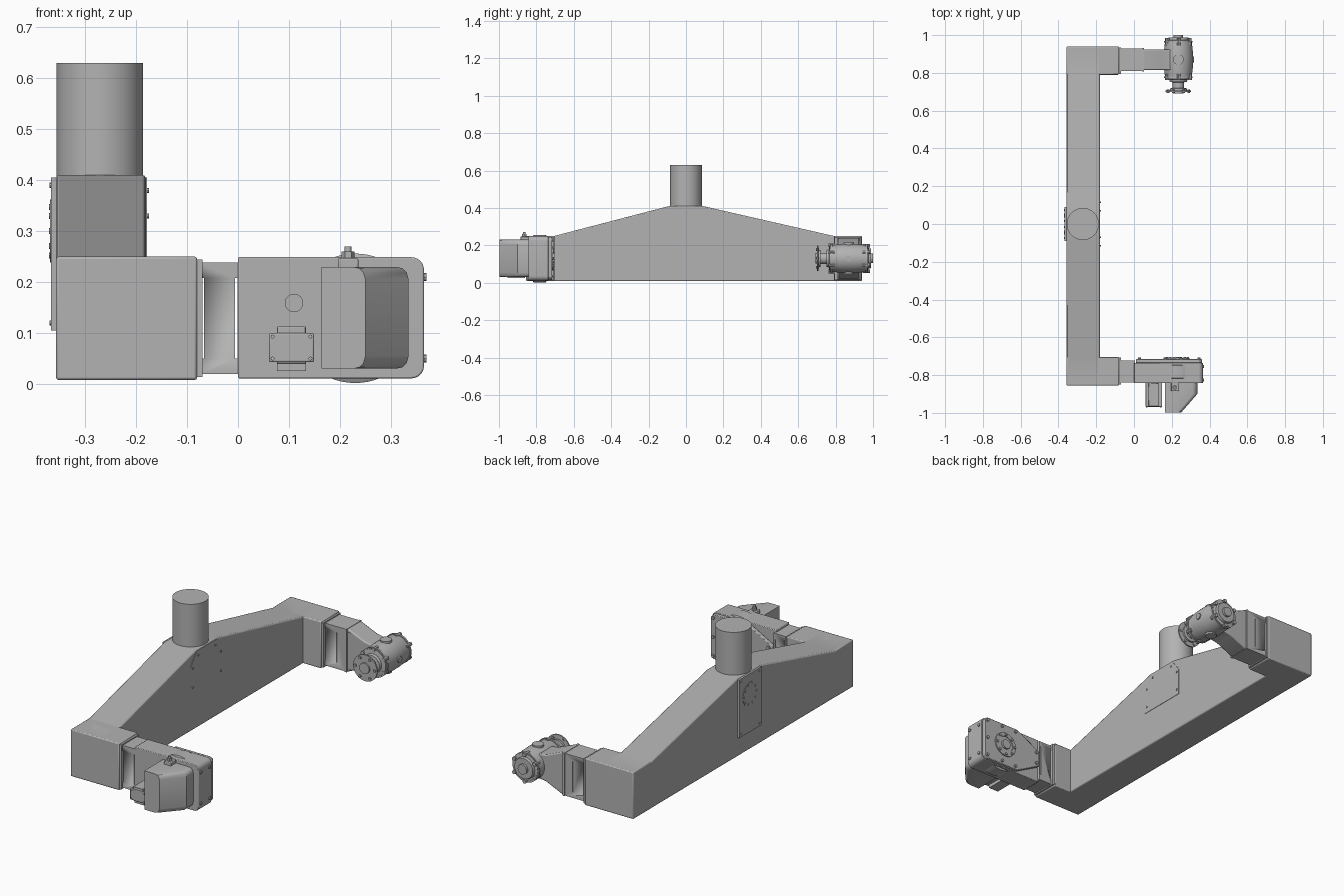
import bpy, bmesh, math
from mathutils import Vector, Matrix

cube = bpy.data.objects.get("Cube")
if cube:
    bpy.data.objects.remove(cube)

grey = bpy.data.materials.new("steel grey")
grey.use_nodes = True
grey.diffuse_color = (0.45, 0.45, 0.45, 1)
grey.node_tree.nodes["Principled BSDF"].inputs["Base Color"].default_value = (0.45, 0.45, 0.45, 1)


def finish(name, bm, bevel=0, segments=2):
    bmesh.ops.recalc_face_normals(bm, faces=bm.faces)
    mesh = bpy.data.meshes.new(name)
    bm.to_mesh(mesh)
    bm.free()
    mesh.materials.append(grey)
    ob = bpy.data.objects.new(name, mesh)
    bpy.context.collection.objects.link(ob)
    if bevel:
        mod = ob.modifiers.new("Bevel", "BEVEL")
        mod.width, mod.segments, mod.limit_method = bevel, segments, "ANGLE"
    bpy.ops.object.select_all(action="DESELECT")
    ob.select_set(True)
    bpy.context.view_layer.objects.active = ob
    bpy.ops.object.shade_smooth_by_angle(angle=math.radians(35))
    return ob


def place(axis, u, v, w):
    return {"x": (w, u, v), "y": (u, w, v), "z": (u, v, w)}[axis]


def prism(name, axis, pts, a, b, bevel=0):
    """Extrude a flat outline along an axis from a to b."""
    bm = bmesh.new()
    low = [bm.verts.new(place(axis, u, v, a)) for u, v in pts]
    high = [bm.verts.new(place(axis, u, v, b)) for u, v in pts]
    bm.faces.new(low)
    bm.faces.new(high)
    for i in range(len(pts)):
        j = (i + 1) % len(pts)
        bm.faces.new((low[i], low[j], high[j], high[i]))
    return finish(name, bm, bevel)


def box(name, x, y, z, bevel=0):
    return prism(name, "z", [(x[0], y[0]), (x[1], y[0]), (x[1], y[1]), (x[0], y[1])], z[0], z[1], bevel)


def rounded(u, v, r, corners=(1, 1, 1, 1)):
    """Rounded rectangle; corners start at high u, high v and go anticlockwise."""
    pts = []
    for k, (su, sv) in enumerate(((1, 1), (0, 1), (0, 0), (1, 0))):
        if not corners[k]:
            pts.append((u[su], v[sv]))
            continue
        cu, cv = u[su] + r * (1 - 2 * su), v[sv] + r * (1 - 2 * sv)
        for i in range(7):
            t = math.radians(90 * k + 15 * i)
            pts.append((cu + r * math.cos(t), cv + r * math.sin(t)))
    return pts


def lathe(name, axis, centre, profile, n=40):
    """Turn (radius, position) pairs around an axis through centre."""
    bm = bmesh.new()
    rings = []
    for r, w in profile:
        rings.append([bm.verts.new(place(axis, centre[0] + r * math.cos(math.tau * i / n),
                                         centre[1] + r * math.sin(math.tau * i / n), w)) for i in range(n)])
    for p, q in zip(rings, rings[1:]):
        for i in range(n):
            bm.faces.new((p[i], p[(i + 1) % n], q[(i + 1) % n], q[i]))
    bm.faces.new(rings[0])
    bm.faces.new(rings[-1])
    return finish(name, bm)


def disc(name, axis, centre, r, a, b, n=40):
    return lathe(name, axis, centre, [(r, a), (r, b)], n)


def bolts(name, axis, spots, r, a, b):
    for u, v in spots:
        disc(name, axis, (u, v), r, a, b, 8)


def circle(c, r, n, turn=0.0):
    return [(c[0] + r * math.cos(math.tau * i / n + turn), c[1] + r * math.sin(math.tau * i / n + turn))
            for i in range(n)]


# Main beam, column and end arms
prism("main_beam", "x", [(-0.855, 0.008), (0.94, 0.008), (0.94, 0.25), (0.79, 0.25), (0.09, 0.41),
                         (-0.09, 0.41), (-0.705, 0.25), (-0.855, 0.25)], -0.357, -0.181, 0.006)
disc("column", "z", (-0.271, 0), 0.085, 0.40, 0.63, 64)
for end, y0, y1 in (("front", -0.855, -0.703), ("rear", 0.79, 0.94)):
    box(end + "_arm", (-0.357, -0.08), (y0, y1), (0.008, 0.25), 0.005)
    box(end + "_arm_collar", (-0.085, -0.07), (y0 + 0.005, y1 - 0.005), (0.014, 0.244))

# Outer plate with a bolted ring, and inner cover plate
box("outer_plate", (-0.367, -0.355), (-0.09, 0.09), (0.105, 0.405))
disc("outer_ring", "x", (0, 0.3), 0.062, -0.369, -0.36)
bolts("outer_ring_bolt", "x", circle((0, 0.3), 0.05, 10), 0.006, -0.371, -0.36)
bolts("outer_plate_bolt", "x", [(y, z) for y in (-0.075, 0.075) for z in (0.12, 0.39)], 0.005, -0.37, -0.36)
prism("inner_cover", "x", [(-0.13, 0.2), (0.13, 0.2), (0.13, 0.34), (0.08, 0.405), (-0.08, 0.405),
                           (-0.13, 0.34)], -0.182, -0.179)
bolts("inner_cover_bolt", "x", [(s * y, z) for s in (-1, 1) for y, z in ((0.115, 0.23), (0.115, 0.33), (0.07, 0.38))],
      0.005, -0.182, -0.175)

# Necks, cut through by narrow slots
front_neck = box("front_neck", (-0.072, 0.005), (-0.84, -0.722), (0.02, 0.238))
rear_neck = box("rear_neck", (-0.072, 0.045), (0.81, 0.928), (0.02, 0.238))
for x0, x1 in ((-0.0705, -0.0665), (-0.006, -0.001)):
    cutter = box("slot_cutter", (x0, x1), (-0.95, 1.05), (0.05, 0.208))
    cutter.hide_render = True
    cutter.hide_set(True)
    cutter.display_type = "WIRE"
    for neck in (front_neck, rear_neck):
        mod = neck.modifiers.new("Slot", "BOOLEAN")
        mod.object, mod.operation, mod.solver = cutter, "DIFFERENCE", "EXACT"

# Front gearbox
prism("front_gearbox", "y", rounded((0.0, 0.365), (0.011, 0.249), 0.025, (1, 0, 0, 1)), -0.843, -0.735, 0.003)
prism("gearbox_cover", "y", [(0.01, 0.09), (0.15, 0.015), (0.345, 0.015), (0.36, 0.03), (0.36, 0.23),
                             (0.345, 0.245), (0.15, 0.245), (0.01, 0.17)], -0.736, -0.716, 0.003)
bolts("gearbox_cover_bolt", "y", [(x, z) for x in (0.165, 0.25, 0.345) for z in (0.032, 0.228)]
      + [(0.03, 0.1), (0.03, 0.16), (0.345, 0.13)], 0.008, -0.72, -0.708)
lathe("drive_wheel", "y", (0.23, 0.129), [(0.11, -0.825), (0.127, -0.815), (0.127, -0.75), (0.11, -0.74)], 64)
lathe("drive_hub", "y", (0.23, 0.13), [(0.065, -0.72), (0.065, -0.71), (0.045, -0.71), (0.045, -0.714),
                                       (0.025, -0.714), (0.025, -0.704)])
bolts("drive_hub_bolt", "y", circle((0.23, 0.13), 0.055, 8), 0.007, -0.715, -0.704)
bolts("gearbox_end_bolt", "x", [(y, z) for y in (-0.825, -0.755) for z in (0.05, 0.21)], 0.008, 0.36, 0.37)
disc("inspection_plug", "y", (0.11, 0.159), 0.018, -0.848, -0.84)

# Motor housing: rounded top and bottom, slanted outer corner
bm = bmesh.new()
outline = [(0.164, -0.84), (0.164, -0.998), (0.25, -0.998), (0.335, -0.9), (0.335, -0.84)]
levels = [(0.03, 0.025), (0.033, 0.012), (0.041, 0.004), (0.055, 0.0)]
levels += [(0.26 - z, d) for z, d in reversed(levels)]
rings = [[bm.verts.new((x - d if x > 0.2 else x, y, z)) for x, y in outline] for z, d in levels]
for p, q in zip(rings, rings[1:]):
    for i in range(5):
        bm.faces.new((p[i], p[(i + 1) % 5], q[(i + 1) % 5], q[i]))
bm.faces.new(rings[0])
bm.faces.new(rings[-1])
finish("motor_housing", bm)
disc("motor_fitting", "z", (0.216, -0.865), 0.007, 0.225, 0.27, 12)
box("motor_fitting_base", (0.196, 0.236), (-0.885, -0.84), (0.225, 0.247), 0.003)
disc("motor_fitting_nut", "z", (0.216, -0.865), 0.013, 0.245, 0.26, 6)

# Encoder box with corner screws and plug
box("encoder_box_tall", (0.077, 0.133), (-0.965, -0.84), (0.04, 0.113), 0.002)
box("encoder_box_wide", (0.061, 0.149), (-0.968, -0.84), (0.043, 0.1), 0.003)
box("encoder_plug", (0.077, 0.133), (-0.955, -0.86), (0.026, 0.042))
bolts("encoder_screw", "y", [(x, z) for x in (0.068, 0.142) for z in (0.05, 0.093)], 0.004, -0.972, -0.96)

# Rear gearbox: mounting flange and tapered neck
prism("rear_taper", "y", [(0.04, 0.02), (0.06, 0.02), (0.15, 0.06), (0.21, 0.07), (0.21, 0.19),
                          (0.15, 0.2), (0.06, 0.238), (0.04, 0.238)], 0.815, 0.925, 0.006)
box("rear_flange", (0.042, 0.054), (0.807, 0.931), (0.018, 0.24))
bolts("rear_flange_bolt", "x", [(y, z) for y in (0.822, 0.916) for z in (0.035, 0.223)], 0.008, 0.05, 0.075)

# Rear gearbox drum, caps and output disc
mid = (0.235, 0.13)
lathe("rear_drum", "y", mid, [(0.06, 0.765), (0.07, 0.768), (0.072, 0.79), (0.077, 0.83), (0.078, 0.87),
                              (0.077, 0.91), (0.072, 0.955), (0.07, 0.972), (0.055, 0.975), (0.052, 0.988),
                              (0.025, 0.988), (0.025, 1.0)])
for y0, y1 in ((0.772, 0.782), (0.96, 0.97)):
    disc("drum_flange", "y", mid, 0.076, y0, y1)
bolts("drum_front_bolt", "y", circle(mid, 0.07, 6, 0.5), 0.01, 0.762, 0.795)
bolts("drum_rear_bolt", "y", circle(mid, 0.068, 6, 0.5), 0.01, 0.945, 0.985)
lathe("output_shaft", "y", mid, [(0.05, 0.77), (0.045, 0.752), (0.03, 0.75), (0.03, 0.72), (0.045, 0.718),
                                 (0.045, 0.708), (0.068, 0.707), (0.068, 0.7), (0.028, 0.7), (0.028, 0.692)])
bolts("output_bolt", "y", circle(mid, 0.055, 6), 0.007, 0.694, 0.712)
disc("drum_top_cap", "z", (0.235, 0.87), 0.028, 0.19, 0.214, 24)
disc("drum_bottom_cap", "z", (0.235, 0.87), 0.028, 0.046, 0.07, 24)
disc("drum_side_plug", "x", (0.87, 0.13), 0.016, 0.3, 0.318, 16)
